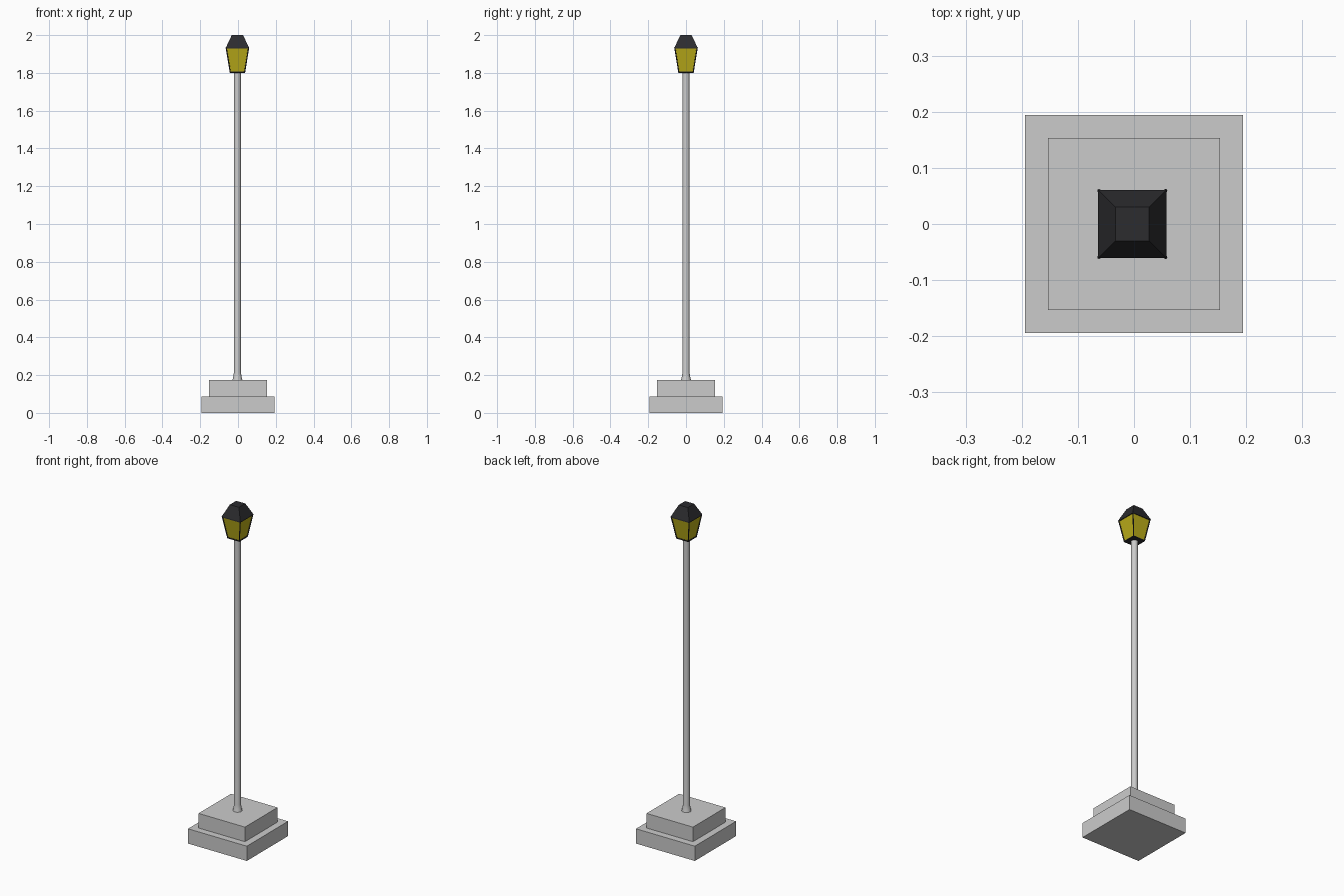
import bpy, bmesh
from mathutils import Vector

if "Cube" in bpy.data.objects:
    bpy.data.objects.remove(bpy.data.objects["Cube"])

LX = -0.003  # lantern and pole centre in x


def material(name, rgb):
    m = bpy.data.materials.new(name)
    m.diffuse_color = (*rgb, 1)
    m.use_nodes = True
    m.node_tree.nodes["Principled BSDF"].inputs["Base Color"].default_value = m.diffuse_color
    return m


black = material("black_metal", (0.025, 0.025, 0.028))
yellow = material("yellow_glass", (0.50, 0.42, 0.01))


def finish(bm, name, mat=None):
    bmesh.ops.recalc_face_normals(bm, faces=bm.faces)
    me = bpy.data.meshes.new(name)
    bm.to_mesh(me)
    bm.free()
    ob = bpy.data.objects.new(name, me)
    bpy.context.collection.objects.link(ob)
    if mat:
        me.materials.append(mat)
    return ob


def loft(name, rings, mat=None):
    """Capped stack of vertex rings."""
    bm = bmesh.new()
    vs = [[bm.verts.new(p) for p in r] for r in rings]
    n = len(rings[0])
    for a, b in zip(vs, vs[1:]):
        for i in range(n):
            j = (i + 1) % n
            bm.faces.new((a[i], a[j], b[j], b[i]))
    bm.faces.new(vs[0])
    bm.faces.new(vs[-1])
    return finish(bm, name, mat)


def square(h, z, x=LX):
    return [(x + sx * h, sy * h, z) for sx, sy in ((-1, -1), (1, -1), (1, 1), (-1, 1))]


def circle(r, z, n=16):
    rot = Vector((0, 1)).to_3d()
    import math
    return [(LX + r * math.cos(2 * math.pi * i / n), r * math.sin(2 * math.pi * i / n), z)
            for i in range(n)]


def shade(ob):
    bpy.ops.object.select_all(action='DESELECT')
    ob.select_set(True)
    bpy.context.view_layer.objects.active = ob
    bpy.ops.object.shade_smooth_by_angle()


# Stepped base
loft("base_lower", [square(0.194, 0, 0), square(0.194, 0.088, 0)])
loft("base_upper", [square(0.153, 0.088, 0), square(0.153, 0.175, 0)])

# Pole with flared foot
shade(loft("pole", [circle(r, z) for r, z in
                    ((0.026, 0.175), (0.022, 0.192), (0.0185, 0.215), (0.0185, 1.80))]))

# Lantern floor, glass and roof
loft("lantern_floor", [square(0.038, 1.80), square(0.039, 1.807)], black)
loft("lantern_glass", [square(0.037, 1.807), square(0.057, 1.932)], yellow)
loft("lantern_roof", [square(0.061, 1.928), square(0.061, 1.934), square(0.03, 2.0)], black)


def bar(name, a, b, r):
    a, b = Vector(a), Vector(b)
    bm = bmesh.new()
    bmesh.ops.create_cone(bm, cap_ends=True, segments=8, radius1=r, radius2=r,
                          depth=(b - a).length)
    ob = finish(bm, name, black)
    ob.location = (a + b) / 2
    ob.rotation_euler = (b - a).to_track_quat('Z', 'Y').to_euler()
    shade(ob)


# Corner bars and bottom rails of the lantern frame
low, high = square(0.038, 1.803), square(0.0595, 1.934)
for i in range(4):
    bar(f"corner_bar_{i + 1}", low[i], high[i], 0.003)
    bar(f"bottom_rail_{i + 1}", low[i], low[(i + 1) % 4], 0.003)
